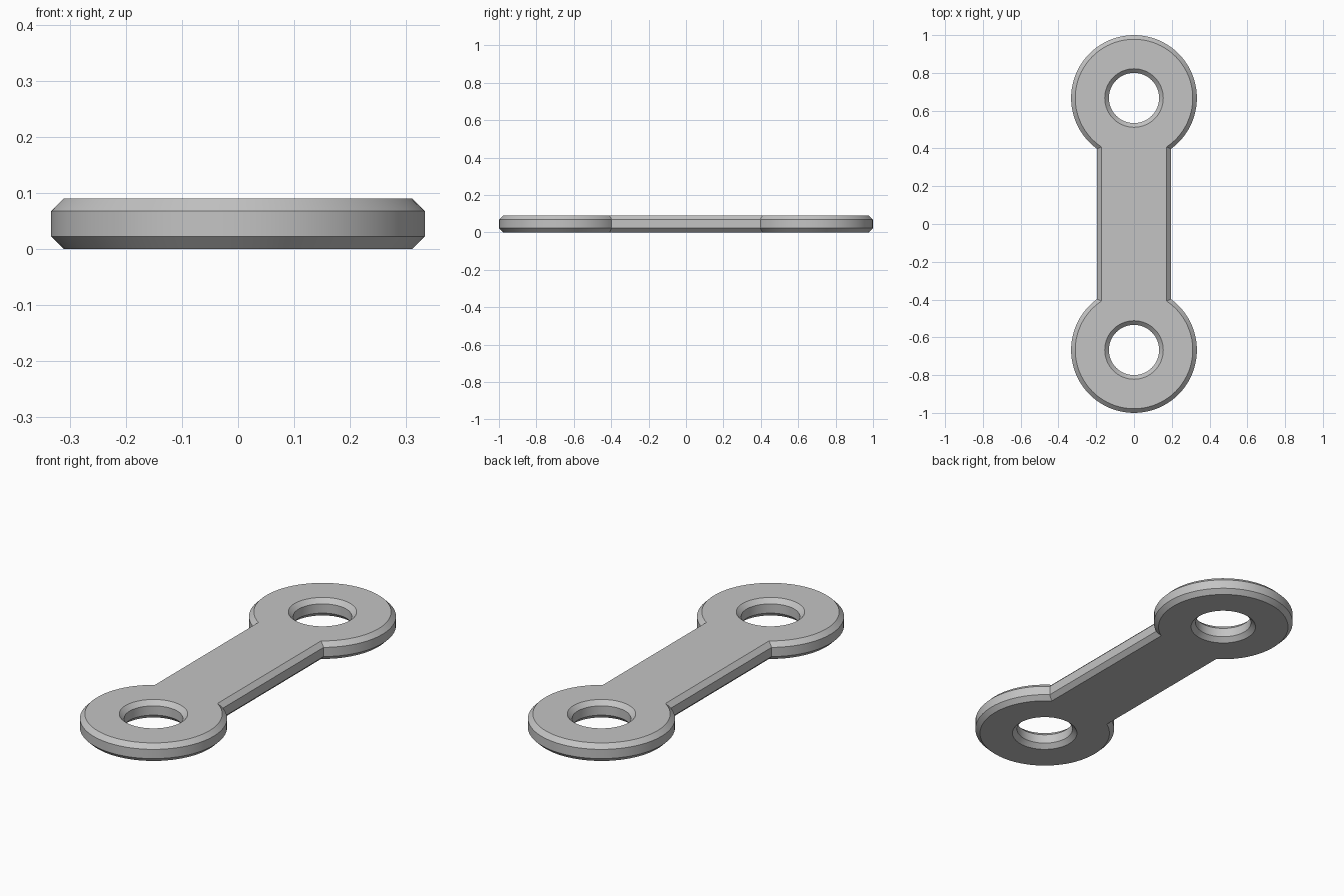
import bpy, bmesh, math

cube = bpy.data.objects.get("Cube")
if cube:
    bpy.data.objects.remove(cube, do_unlink=True)

EYE_R, EYE_Y = 0.333, 0.667   # outer radius and centre of each end ring
BAR_W = 0.195                 # half width of the bar
HOLE_R = 0.133
HEIGHT, CHAMFER = 0.09, 0.022
SEGMENTS = 64

# Height and chamfer inset of each layer
LAYERS = [(0, CHAMFER), (CHAMFER, 0), (HEIGHT - CHAMFER, 0), (HEIGHT, CHAMFER)]


def outline(inset):
    """Two round ends joined by a straight bar, counter-clockwise."""
    r, w = EYE_R - inset, BAR_W - inset
    start = -math.acos(w / r)
    sweep = math.pi - 2 * start
    points = []
    for side in (1, -1):
        for i in range(SEGMENTS + 1):
            a = start + sweep * i / SEGMENTS
            points.append((side * r * math.cos(a), side * (EYE_Y + r * math.sin(a))))
    return points


def hole(inset, side):
    r = HOLE_R + inset
    angles = [2 * math.pi * i / SEGMENTS for i in range(SEGMENTS)]
    return [(r * math.cos(a), side * EYE_Y + r * math.sin(a)) for a in angles]


def add_wall(bm, shape):
    """Stack one closed loop per layer, joined by quads; return the end edges."""
    loops = [[bm.verts.new((x, y, z)) for x, y in shape(inset)] for z, inset in LAYERS]
    n = len(loops[0])
    for low, high in zip(loops, loops[1:]):
        for i in range(n):
            j = (i + 1) % n
            bm.faces.new((low[i], low[j], high[j], high[i]))
    return [[bm.edges.get((l[i], l[(i + 1) % n])) for i in range(n)]
            for l in (loops[0], loops[-1])]


# Outer wall and the two hole walls, then flat caps around the holes
bm = bmesh.new()
walls = [add_wall(bm, outline)]
for side in (1, -1):
    walls.append(add_wall(bm, lambda inset, s=side: hole(inset, s)))
for end, normal in ((0, (0, 0, -1)), (1, (0, 0, 1))):
    edges = [e for wall in walls for e in wall[end]]
    bmesh.ops.triangle_fill(bm, use_beauty=True, use_dissolve=False,
                            edges=edges, normal=normal)
bmesh.ops.recalc_face_normals(bm, faces=bm.faces)

mesh = bpy.data.meshes.new("link_plate")
bm.to_mesh(mesh)
bm.free()
plate = bpy.data.objects.new("link_plate", mesh)
bpy.context.collection.objects.link(plate)

# Plain grey metal
grey = bpy.data.materials.new("grey_metal")
grey.use_nodes = True
colour = (0.55, 0.55, 0.55, 1)
grey.diffuse_color = colour
grey.node_tree.nodes["Principled BSDF"].inputs["Base Color"].default_value = colour
mesh.materials.append(grey)

# Smooth round walls, crisp chamfer edges
bpy.ops.object.select_all(action="DESELECT")
plate.select_set(True)
bpy.context.view_layer.objects.active = plate
bpy.ops.object.shade_smooth_by_angle(angle=math.radians(30))
